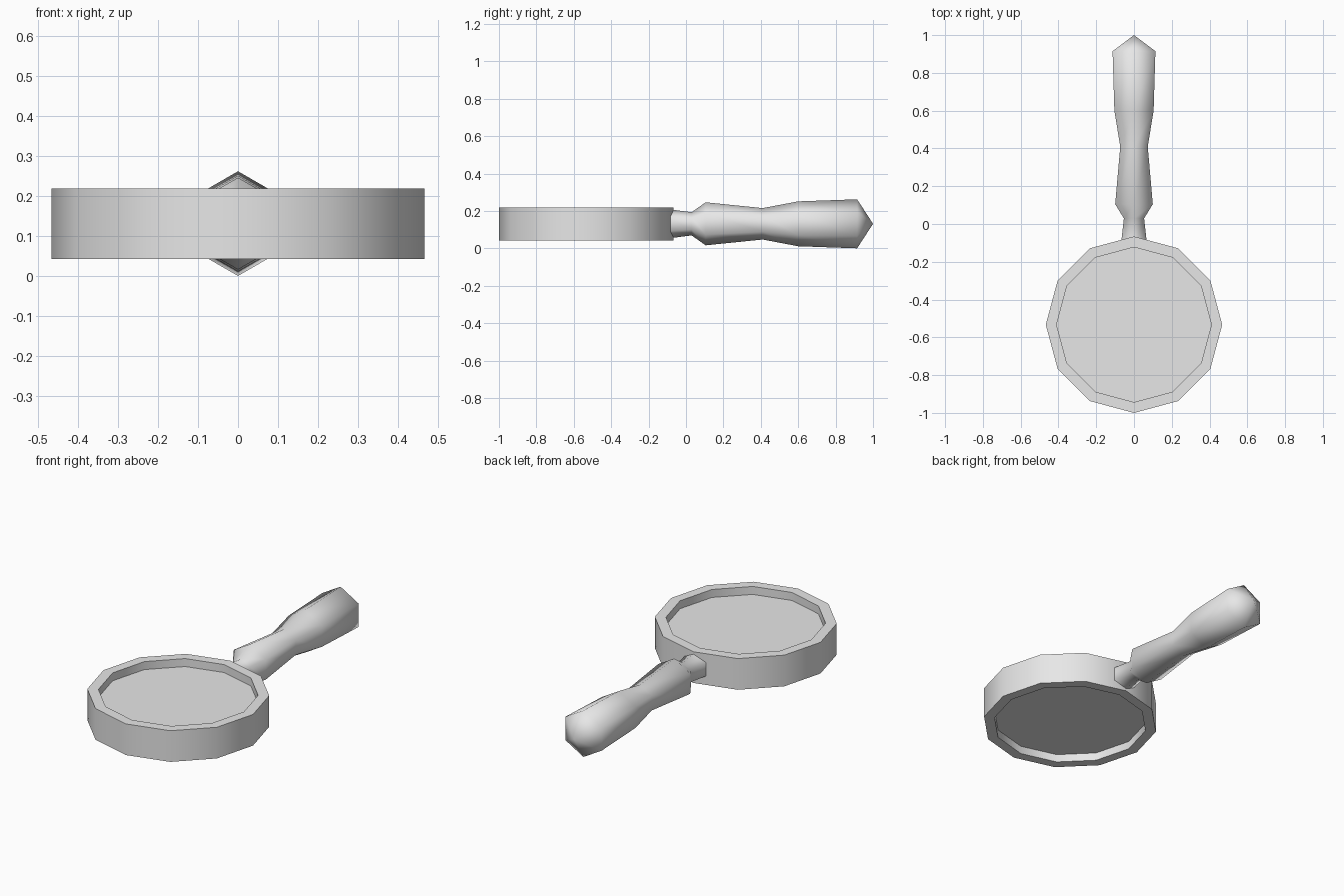
import bpy, bmesh, math
from mathutils import Matrix, Vector

cube = bpy.data.objects.get("Cube")
if cube:
    bpy.data.objects.remove(cube, do_unlink=True)

grey = bpy.data.materials.new("plain grey")
grey.use_nodes = True
colour = (0.8, 0.8, 0.8, 1)
grey.diffuse_color = colour
grey.node_tree.nodes["Principled BSDF"].inputs["Base Color"].default_value = colour


def lathe(name, profile, sides, matrix, smooth_angle, closed=False):
    """Turn (radius, height) points about z; open profiles get closed ends."""
    bm = bmesh.new()
    rings = []
    for r, h in profile:
        rings.append([bm.verts.new((r * math.cos(a), r * math.sin(a), h))
                      for a in (math.tau * i / sides for i in range(sides))])
    pairs = list(zip(rings, rings[1:]))
    if closed:
        pairs.append((rings[-1], rings[0]))
    for low, high in pairs:
        for i in range(sides):
            j = (i + 1) % sides
            bm.faces.new((low[i], low[j], high[j], high[i]))
    if not closed:
        bm.faces.new(rings[0])
        bm.faces.new(rings[-1])
    bmesh.ops.remove_doubles(bm, verts=bm.verts, dist=0.0001)
    bm.transform(matrix)
    bmesh.ops.recalc_face_normals(bm, faces=bm.faces)
    mesh = bpy.data.meshes.new(name)
    bm.to_mesh(mesh)
    bm.free()
    mesh.materials.append(grey)
    obj = bpy.data.objects.new(name, mesh)
    bpy.context.collection.objects.link(obj)
    bpy.ops.object.select_all(action="DESELECT")
    obj.select_set(True)
    bpy.context.view_layer.objects.active = obj
    bpy.ops.object.shade_smooth_by_angle(angle=math.radians(smooth_angle))
    return obj


mid = 0.131
head = Matrix.Translation(Vector((0, -0.533, mid)))

# Twelve-sided rim with a square section
lathe("rim", [(0.467, -0.088), (0.467, 0.088), (0.41, 0.088), (0.41, -0.088)],
      12, head, 35, closed=True)

# Lens disc, recessed on both faces
lathe("lens", [(0.412, -0.043), (0.412, 0.043)], 12, head, 35)

# Six-sided turned handle, ridge up, running back along y to a pointed end
along_y = Matrix.Translation(Vector((0, 0, mid))) @ Matrix.Rotation(-math.pi / 2, 4, "X") \
    @ Matrix.Rotation(math.pi / 2, 4, "Z")
lathe("handle", [(0.08, -0.11), (0.062, 0.03), (0.115, 0.105), (0.084, 0.41),
                 (0.12, 0.6), (0.131, 0.915), (0.00001, 1.0)],
      6, along_y, 80)
